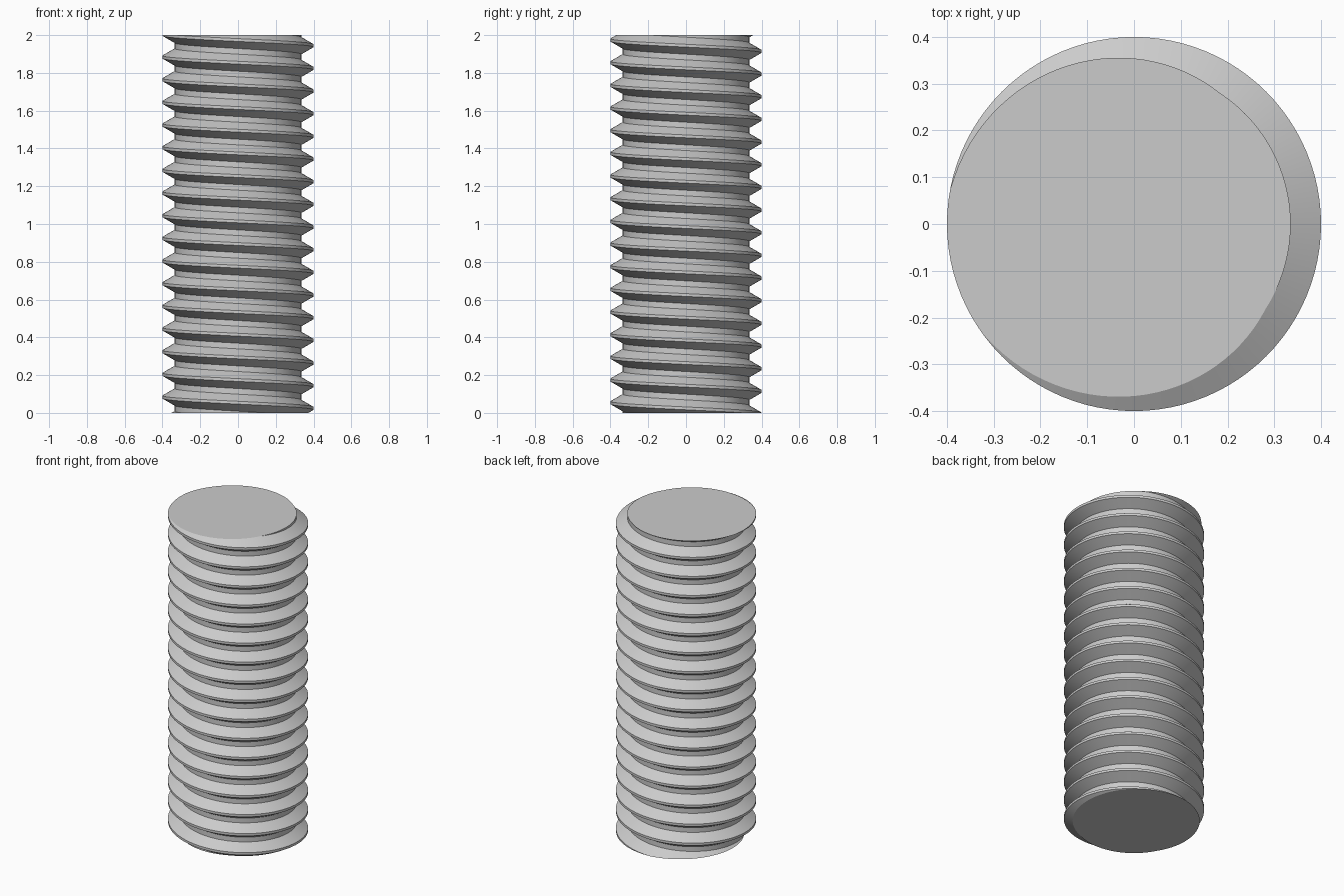
import bpy
import bmesh
from math import cos, sin, tau
from mathutils import Vector

cube = bpy.data.objects.get("Cube")
if cube:
    bpy.data.objects.remove(cube, do_unlink=True)

HEIGHT = 2.0
PITCH = 0.12
CREST, ROOT = 0.4, 0.335
SEGMENTS = 96
CREST_Z = 0.024          # height of a crest on the +x side

# One pitch of the thread section: (radius, height in pitches from crest centre)
profile = [(CREST, -1 / 16), (CREST, 1 / 16), (ROOT, 3 / 8),
           (ROOT, 5 / 8), (CREST, 15 / 16)]

# Sweep the section along a left-handed helix that overshoots both ends
bm = bmesh.new()
turns = round(HEIGHT / PITCH) + 4
previous = None
for i in range(turns * SEGMENTS + 1):
    a = tau * i / SEGMENTS
    base = CREST_Z + HEIGHT + 2 * PITCH - i * PITCH / SEGMENTS
    base += (CREST_Z + round(HEIGHT / PITCH) * PITCH) - (CREST_Z + HEIGHT)
    row = [bm.verts.new((r * cos(a), r * sin(a), base + h * PITCH))
           for r, h in profile]
    if previous:
        for j in range(len(profile) - 1):
            bm.faces.new((previous[j], row[j], row[j + 1], previous[j + 1]))
    previous = row
bmesh.ops.remove_doubles(bm, verts=bm.verts[:], dist=1e-4)

# Cut both ends flat and cap them
for z, direction in ((0, -1), (HEIGHT, 1)):
    bmesh.ops.bisect_plane(bm, geom=bm.verts[:] + bm.edges[:] + bm.faces[:],
                           dist=1e-6, plane_co=Vector((0, 0, z)),
                           plane_no=Vector((0, 0, direction)), clear_outer=True)
rim = [e for e in bm.edges if e.is_boundary]
bmesh.ops.holes_fill(bm, edges=rim, sides=0)
bmesh.ops.recalc_face_normals(bm, faces=bm.faces[:])

mesh = bpy.data.meshes.new("threaded_rod")
bm.to_mesh(mesh)
bm.free()
rod = bpy.data.objects.new("threaded_rod", mesh)
bpy.context.collection.objects.link(rod)

# Plain grey metal
steel = bpy.data.materials.new("steel_grey")
steel.use_nodes = True
colour = (0.6, 0.6, 0.6, 1)
steel.diffuse_color = colour
steel.node_tree.nodes["Principled BSDF"].inputs["Base Color"].default_value = colour
mesh.materials.append(steel)

# Smooth flanks with crisp thread edges
bpy.ops.object.select_all(action='DESELECT')
rod.select_set(True)
bpy.context.view_layer.objects.active = rod
bpy.ops.object.shade_smooth_by_angle(angle=0.5)
